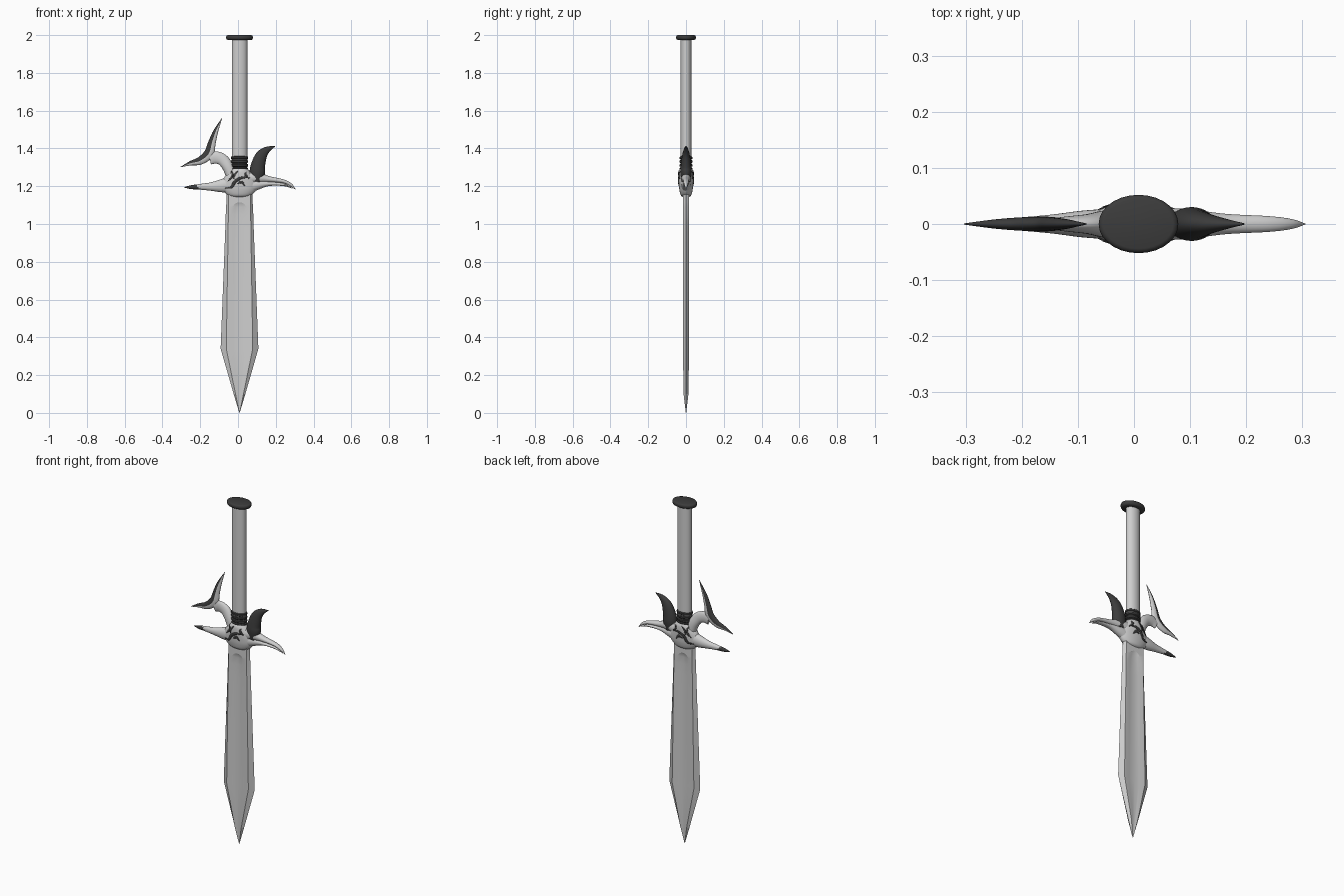
import bpy, bmesh, math
from mathutils import Vector

cube = bpy.data.objects.get("Cube")
if cube:
    bpy.data.objects.remove(cube)


def material(name, v):
    m = bpy.data.materials.new(name)
    m.use_nodes = True
    m.diffuse_color = (v, v, v, 1)
    m.node_tree.nodes["Principled BSDF"].inputs["Base Color"].default_value = (v, v, v, 1)
    return m


PALE = material("pale grey", 0.62)
DARK = material("charcoal", 0.045)
CX = 0.008          # centre line of blade and grip
SIDES = 28


def spline(points, steps=6):
    """Smooth interpolation through tuples of any length."""
    pts = [Vector(p) for p in points]
    pts = [pts[0] * 2 - pts[1]] + pts + [pts[-1] * 2 - pts[-2]]
    out = []
    for a, b, c, d in zip(pts, pts[1:], pts[2:], pts[3:]):
        for i in range(steps):
            t = i / steps
            out.append(0.5 * (2 * b + (c - a) * t + (2 * a - 5 * b + 4 * c - d) * t * t
                              + (3 * b - a - 3 * c + d) * t ** 3))
    return out + [pts[-2]]


def finish(name, bm, mats, angle):
    bmesh.ops.recalc_face_normals(bm, faces=bm.faces)
    mesh = bpy.data.meshes.new(name)
    bm.to_mesh(mesh)
    bm.free()
    obj = bpy.data.objects.new(name, mesh)
    bpy.context.collection.objects.link(obj)
    for m in mats:
        mesh.materials.append(m)
    bpy.ops.object.select_all(action='DESELECT')
    obj.select_set(True)
    bpy.context.view_layer.objects.active = obj
    bpy.ops.object.shade_smooth_by_angle(angle=math.radians(angle))
    return obj


def loft(name, rings, mats, angle=40, rule=None):
    """Skin closed rings, cap both ends, colour faces by rule(ring, side, centre)."""
    bm = bmesh.new()
    rows = [[bm.verts.new(p) for p in ring] for ring in rings]
    n = len(rows[0])
    for r, (a, b) in enumerate(zip(rows, rows[1:])):
        for i in range(n):
            j = (i + 1) % n
            f = bm.faces.new((a[i], a[j], b[j], b[i]))
            if rule:
                f.material_index = int(rule(r, i, f.calc_center_median()))
    bm.faces.new(rows[0])
    bm.faces.new(rows[-1])
    return finish(name, bm, mats, angle)


def turned(name, profile, mat, angle=40):
    """Upright part with elliptical sections (z, half width, half depth)."""
    rings = []
    for z, w, d in profile:
        angles = [math.tau * i / SIDES for i in range(SIDES)]
        rings.append([(CX + w * math.cos(a), d * math.sin(a), z) for a in angles])
    return loft(name, rings, [mat], angle)


def horn(name, path, mats, rule=None):
    """Tapered horn along (x, z, half width, half depth)."""
    pts, rings = spline(path), []
    for k, (x, z, w, d) in enumerate(pts):
        a, b = pts[max(k - 1, 0)], pts[min(k + 1, len(pts) - 1)]
        t = Vector((b[0] - a[0], 0, b[1] - a[1])).normalized()
        side = Vector((-t.z, 0, t.x))
        w, d = max(w, 0.001), max(d, 0.001)
        rings.append([Vector((x, 0, z)) + side * w * math.cos(q) + Vector((0, d * math.sin(q), 0))
                      for q in (math.tau * i / SIDES for i in range(SIDES))])
    return loft(name, rings, mats, 50, rule)


# Blade: bevelled edges, flat shoulders and a shallow fuller with a rounded top
# columns: z, edge, ridge, fuller half widths, half thickness, groove depth
blade_rows = [
    (1.17, .068, .058, .008, .016, 0), (1.115, .069, .058, .01, .016, 0),
    (1.107, .07, .058, .024, .016, .003), (1.09, .071, .058, .037, .016, .005),
    (1.05, .073, .059, .046, .016, .006), (0.98, .075, .060, .050, .016, .006),
    (0.34, .100, .070, .062, .016, .006), (0.10, .031, .021, .017, .013, .003),
    (0.0, .001, .0007, .0004, .001, 0)]
rings = []
for z, e, r, f, y, g in blade_rows:
    half = [(-e, 0), (-r, y), (-f, y), (-f * .55, y - g), (0, y - g * 1.15),
            (f * .55, y - g), (f, y), (r, y)]
    section = half + [(-px, -py) for px, py in half]
    rings.append([(CX + px, py, z) for px, py in section])
loft("blade", rings, [PALE], 18)

# Grip, collar rings and pommel
turned("grip", [(1.34, .041, .029), (1.98, .041, .029)], PALE)
turned("pommel", [(1.973, .060, .042), (1.977, .068, .049), (1.984, .071, .052),
                  (1.992, .071, .052), (1.998, .068, .049), (2.0, .062, .044)], DARK, 60)
collar = [(1.275, .040, .030)]
for i in range(4):
    base = 1.282 + i * 0.02
    collar += [(base, .040, .029), (base + .004, .046, .034),
               (base + .013, .046, .034), (base + .017, .040, .029)]
turned("collar", collar, DARK)

# Guard body
body = spline([(1.14, .025, .012), (1.152, .062, .027), (1.18, .088, .035), (1.21, .095, .038),
               (1.245, .082, .040), (1.275, .058, .039), (1.29, .046, .034)])
turned("guard_body", body, PALE, 60)

# Right side: stem carrying a crescent that is dark along its outer side
horn("crescent_stem", [(-.15, 1.345, .030, .010), (-.115, 1.352, .032, .014),
                       (-.08, 1.338, .031, .018), (-.052, 1.30, .030, .024),
                       (-.03, 1.245, .030, .026)], [PALE])
horn("crescent", [(-.303, 1.302, .001, .001), (-.25, 1.322, .012, .008), (-.20, 1.335, .021, .012),
                  (-.155, 1.372, .026, .013), (-.138, 1.43, .020, .011),
                  (-.118, 1.49, .013, .008), (-.085, 1.56, .001, .001)],
     [PALE, DARK], lambda r, i, c: math.cos(math.tau * (i + .5) / SIDES) > 0.1)
horn("lower_horn", [(-.285, 1.194, .001, .001), (-.25, 1.195, .010, .008), (-.20, 1.197, .015, .012),
                    (-.145, 1.198, .022, .017), (-.09, 1.202, .034, .024),
                    (-.03, 1.21, .045, .028)],
     [PALE, DARK], lambda r, i, c: c.x < -.212 - (c.z - 1.195))

# Left side: split beak and a dark upswept horn
horn("upper_beak", [(.04, 1.24, .040, .030), (.10, 1.245, .030, .026), (.165, 1.237, .016, .018),
                    (.24, 1.226, .010, .014), (.28, 1.207, .008, .009),
                    (.305, 1.182, .001, .001)], [PALE])
horn("lower_beak", [(.04, 1.20, .045, .028), (.10, 1.208, .028, .024), (.165, 1.213, .012, .016),
                    (.24, 1.208, .007, .012), (.29, 1.188, .001, .002)], [PALE])
horn("swept_horn", [(.095, 1.225, .032, .024), (.102, 1.27, .041, .030), (.105, 1.305, .038, .028),
                    (.122, 1.358, .031, .021), (.153, 1.392, .018, .012),
                    (.197, 1.412, .001, .001)], [DARK])


# Painted swirls: thin ribbons following the guard body on both faces
def body_depth(x, z):
    for a, b in zip(body, body[1:]):
        if a[0] <= z <= b[0]:
            t = (z - a[0]) / (b[0] - a[0])
            w, d = a[1] + (b[1] - a[1]) * t, a[2] + (b[2] - a[2]) * t
            return d * math.sqrt(max(0, 1 - ((x - CX) / w) ** 2))
    return body[-1][2]


def swirl(name, path, width):
    pts = spline(path, 8)
    for face, sign in (("front", -1), ("back", 1)):
        bm, rows = bmesh.new(), []
        for k, p in enumerate(pts):
            t = (pts[min(k + 1, len(pts) - 1)] - pts[max(k - 1, 0)]).normalized()
            w = width * (0.15 + math.sin(math.pi * k / (len(pts) - 1)))
            row = []
            for s in (-1, 0, 1):
                x, z = p[0] - t[1] * w * s, p[1] + t[0] * w * s
                row.append(bm.verts.new((x, sign * (body_depth(x, z) + .002), z)))
            rows.append(row)
        for a, b in zip(rows, rows[1:]):
            for s in (0, 1):
                quad = (a[s], a[s + 1], b[s + 1], b[s])
                bm.faces.new(quad if sign < 0 else quad[::-1])
        obj = finish(name + "_" + face, bm, [DARK], 60)
        plate = obj.modifiers.new("thickness", 'SOLIDIFY')
        plate.thickness = 0.002
        plate.offset = 0


swirl("long_swirl", [(-.07, 1.19), (-.035, 1.195), (-.015, 1.225), (.02, 1.245), (.062, 1.245)], .007)
swirl("side_swirl", [(-.035, 1.283), (-.03, 1.255), (-.055, 1.225)], .005)
swirl("upper_swirl", [(.0, 1.283), (-.022, 1.255), (-.02, 1.235)], .005)
swirl("eye_swirl", [(-.005, 1.212), (.018, 1.222), (.036, 1.202)], .006)
swirl("brow_swirl", [(.045, 1.278), (.04, 1.262), (.06, 1.238)], .005)
